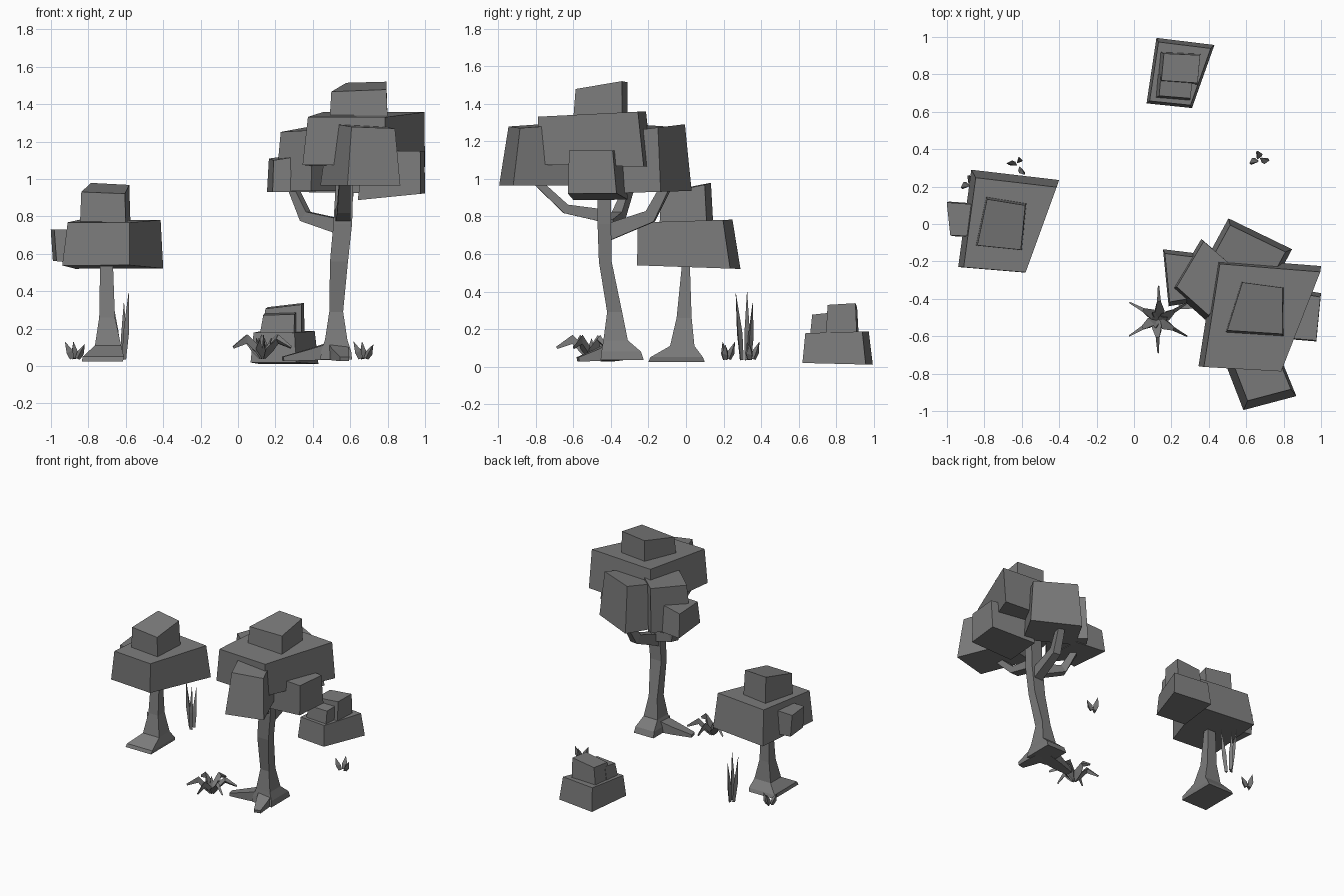
import bpy, bmesh, math
from mathutils import Vector

# shared dark grey
dark = bpy.data.materials.new("dark_grey")
dark.diffuse_color = (.2, .2, .2, 1)


def make(name, rings):
    """Skin a closed solid over a series of equal-sized point rings."""
    bm = bmesh.new()
    rows = [[bm.verts.new(p) for p in ring] for ring in rings]
    n = len(rows[0])
    for a, b in zip(rows, rows[1:]):
        for i in range(n):
            j = (i + 1) % n
            bm.faces.new((a[i], a[j], b[j], b[i]))
    bm.faces.new(rows[0])
    bm.faces.new(rows[-1])
    bmesh.ops.recalc_face_normals(bm, faces=bm.faces)
    mesh = bpy.data.meshes.new(name)
    bm.to_mesh(mesh)
    bm.free()
    mesh.materials.append(dark)
    obj = bpy.data.objects.new(name, mesh)
    bpy.context.collection.objects.link(obj)
    return obj


def block(name, quad, z0, z1, taper=.9, shift=(0, 0), tilt0=(0, 0), tilt1=(0, 0)):
    """Irregular box: footprint quad, tapered top, both ends may tilt."""
    pts = [Vector(p) for p in quad]
    c = sum(pts, Vector((0, 0))) / 4

    def ring(scale, off, z, tilt):
        out = []
        for p in pts:
            d = (p - c) * scale
            q = c + d + Vector(off)
            out.append((q.x, q.y, z + d.dot(Vector(tilt))))
        return out
    return make(name, [ring(1, (0, 0), z0, tilt0), ring(taper, shift, z1, tilt1)])


def loft(name, stations, sides=4, upright=False):
    """Limb through (x, y, z, half_width, half_depth) stations."""
    P = [Vector(s[:3]) for s in stations]
    k = math.sqrt(2) if sides == 4 else 1
    rings = []
    for i, s in enumerate(stations):
        d = P[min(i + 1, len(P) - 1)] - P[max(i - 1, 0)]
        q = d.to_track_quat('Z', 'Y')
        if upright:
            q.identity()
        ring = []
        for j in range(sides):
            a = 2 * math.pi * (j + .5) / sides
            ring.append(P[i] + q @ Vector((k * s[3] * math.cos(a), k * s[4] * math.sin(a), 0)))
        rings.append(ring)
    return make(name, rings)


# small tree
loft("small_trunk", [(-.725, -.05, .025, .11, .15), (-.72, -.05, .05, .11, .14),
                     (-.695, -.02, .11, .07, .065), (-.70, -.01, .26, .042, .04),
                     (-.703, 0, .56, .034, .02)], upright=True)
block("small_crown", [(-.94, -.23), (-.58, -.26), (-.40, .235), (-.87, .29)],
      .53, .775, .92, (.01, -.02), (0, -.035), (0, .03))
block("small_crown_top", [(-.845, -.115), (-.60, -.14), (-.575, .11), (-.79, .145)],
      .76, .95, .95, (0, -.005), (0, 0), (-.02, .2))
block("small_crown_side", [(-.97, -.065), (-.85, -.07), (-.85, .11), (-.99, .12)],
      .555, .73, .95, (-.015, 0), (-.1, 0))

# large tree
loft("large_trunk", [(.525, -.34, .035, .085, .115), (.525, -.345, .08, .08, .105),
                     (.525, -.375, .14, .06, .065), (.525, -.38, .29, .037, .04),
                     (.54, -.43, .56, .048, .034), (.56, -.435, .76, .05, .036),
                     (.575, -.435, 1.1, .045, .036)], upright=True)
for i, tip in enumerate([(.24, -.43), (.57, -.575)]):
    loft(f"root_{i + 1}", [(.525, -.38, .085, .055, .05),
                           ((.525 + tip[0]) / 2, (-.38 + tip[1]) / 2, .06, .045, .03),
                           (tip[0], tip[1], .038, .025, .012)])
loft("branch_left", [(.55, -.42, .745, .035, .04), (.36, -.36, .80, .03, .03),
                     (.29, -.30, .96, .02, .02)])
loft("branch_back", [(.55, -.43, .71, .035, .045), (.57, -.19, .80, .03, .035),
                     (.59, -.11, .95, .025, .025)])
loft("branch_front", [(.56, -.42, .80, .04, .035), (.565, -.64, .84, .035, .025),
                      (.57, -.79, .98, .03, .02)])
block("large_crown", [(.345, -.76), (.78, -.785), (1.0, -.225), (.435, -.18)],
      1.07, 1.345, .95, (.014, -.018), (0, -.02), (0, .05))
block("large_crown_top", [(.49, -.58), (.80, -.60), (.80, -.34), (.575, -.31)],
      1.32, 1.495, .95, (0, .005), (0, 0), (.05, .17))
block("large_crown_front", [(.585, -.995), (.868, -.92), (.72, -.56), (.44, -.62)],
      .965, 1.285, .82, (.01, .01), (0, 0), (-.05, .05))
block("large_crown_back", [(.38, -.20), (.72, -.37), (.845, -.135), (.505, .03)],
      .93, 1.27, .87, (-.005, -.01), (0, .03), (0, .12))
block("large_crown_left", [(.20, -.35), (.39, -.52), (.58, -.27), (.36, -.08)],
      .935, 1.27, .9, (.01, .01), (0, 0), (.1, .05))
block("large_crown_far_left", [(.185, -.44), (.415, -.40), (.40, -.165), (.155, -.135)],
      .93, 1.12, .85, (-.01, 0), (0, 0), (.15, .05))
block("large_crown_right", [(.64, -.60), (.975, -.628), (1.0, -.37), (.66, -.31)],
      .905, 1.15, .9, (.015, -.01), (.1, 0), (0, 0))

# stacked rocks
block("rock_base", [(.067, .645), (.31, .62), (.43, .957), (.12, .995)],
      .015, .183, .9, (0, -.003), (0, -.025), (0, .03))
block("rock_back", [(.125, .76), (.34, .745), (.355, .91), (.14, .92)],
      .16, .322, .9, (.01, 0), (0, 0), (.12, .05))
block("rock_front", [(.115, .675), (.30, .66), (.315, .785), (.125, .80)],
      .16, .28, .9, (.01, .005), (0, 0), (.04, .1))

# arching leafy plant: six long leaves and an inner upright set
for i in range(6):
    a = math.radians(30 + 60 * i)
    c, s = math.cos(a), math.sin(a)
    leaf = [(.13 + r * c, -.51 + r * s, z, w, t) for r, z, w, t in
            [(.005, .045, .014, .014), (.045, .095, .034, .022),
             (.095, .145, .014, .028), (.178, .10, .005, .008)]]
    loft(f"leaf_{i + 1}", leaf, 3)
for i in range(3):
    a = math.radians(120 * i + 10)
    c, s = math.cos(a), math.sin(a)
    loft(f"inner_leaf_{i + 1}", [(.13, -.51, .045, .012, .012),
                                 (.13 + .03 * c, -.51 + .03 * s, .09, .022, .014),
                                 (.13 + .05 * c, -.51 + .05 * s, .15, .002, .002)], 3)


def blade(name, base, tip, w):
    """Spiky grass blade, widest below the middle."""
    b, t = Vector(base), Vector(tip)
    loft(name, [(*b, w * .7, w * .7), (*b.lerp(t, .4), w, w), (*t, .001, .001)], 3)


# short grass tufts
for k, (x, y) in enumerate([(-.875, .215), (.668, .345)]):
    for i, (dx, dy, h) in enumerate([(-.05, -.02, .13), (.055, -.005, .115),
                                     (-.005, .045, .13)]):
        blade(f"tuft_{k + 1}_blade_{i + 1}", (x + dx * .3, y + dy * .3, .04),
              (x + dx, y + dy, h), .022)

# tall grass
for i, (base, tip) in enumerate([((-.61, .295, .035), (-.585, .265, .39)),
                                 ((-.635, .32, .035), (-.68, .325, .40)),
                                 ((-.615, .335, .035), (-.61, .355, .34))]):
    blade(f"tall_grass_{i + 1}", base, tip, .018)
